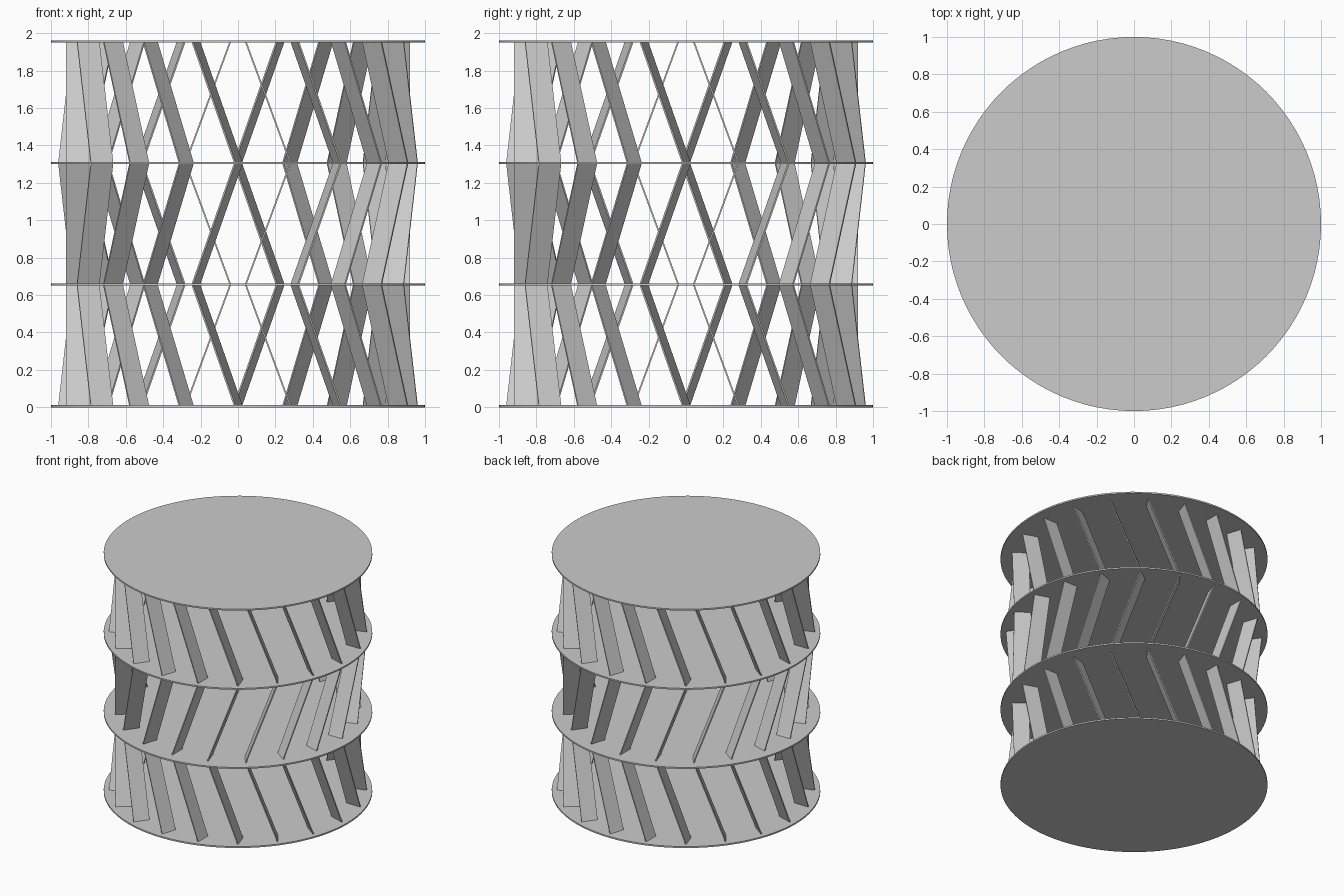
import bpy, bmesh
from math import radians, cos, sin
from mathutils import Matrix, Vector

cube = bpy.data.objects.get("Cube")
if cube:
    bpy.data.objects.remove(cube, do_unlink=True)

PLATE_T = 0.012      # plate thickness
PITCH = 0.65         # plate spacing
COUNT = 20           # slats per tier
RADIUS = 0.9         # slat centre at its wide end
WIDTH, THICK = 0.125, 0.009
LEAN = 0.235         # sideways travel over one tier
STEP = radians(360 / COUNT)

grey = bpy.data.materials.new("light grey")
grey.use_nodes = True
colour = (0.6, 0.6, 0.6, 1)
grey.diffuse_color = colour
grey.node_tree.nodes["Principled BSDF"].inputs["Base Color"].default_value = colour


def plate(name, z):
    bpy.ops.mesh.primitive_cylinder_add(vertices=96, radius=1, depth=PLATE_T,
                                        location=(0, 0, z + PLATE_T / 2))
    obj = bpy.context.object
    obj.name = name
    obj.data.materials.append(grey)
    bpy.ops.object.shade_smooth_by_angle(angle=radians(30))


def slat_tier(name, z, flipped):
    """Ring of thin leaning slats; flipped tiers lean the other way."""
    height = PITCH - PLATE_T
    # Each slat is turned one step from radial and leans along its own normal
    out = Vector((-sin(STEP), -cos(STEP), 0))
    side = Vector((-cos(STEP), sin(STEP), 0))
    bm = bmesh.new()
    for i in range(COUNT):
        turn = Matrix.Rotation(i * STEP, 3, 'Z')
        for v in bmesh.ops.create_cube(bm, size=1)["verts"]:
            x, y, h = v.co.x, v.co.y, v.co.z + 0.5
            p = (Vector((0, -RADIUS, 0)) + out * (y * WIDTH)
                 + side * (x * THICK + h * LEAN))
            p.z = height * (1 - h if flipped else h)
            v.co = turn @ p
    bmesh.ops.recalc_face_normals(bm, faces=bm.faces)
    mesh = bpy.data.meshes.new(name)
    bm.to_mesh(mesh)
    bm.free()
    mesh.materials.append(grey)
    obj = bpy.data.objects.new(name, mesh)
    obj.location.z = z
    bpy.context.collection.objects.link(obj)


# Four round plates
for i, name in enumerate(("base_plate", "lower_plate", "upper_plate", "top_plate")):
    plate(name, i * PITCH)

# Three tiers of slats, the middle one mirrored
for i, name in enumerate(("lower_slats", "middle_slats", "upper_slats")):
    slat_tier(name, i * PITCH + PLATE_T, i == 1)
